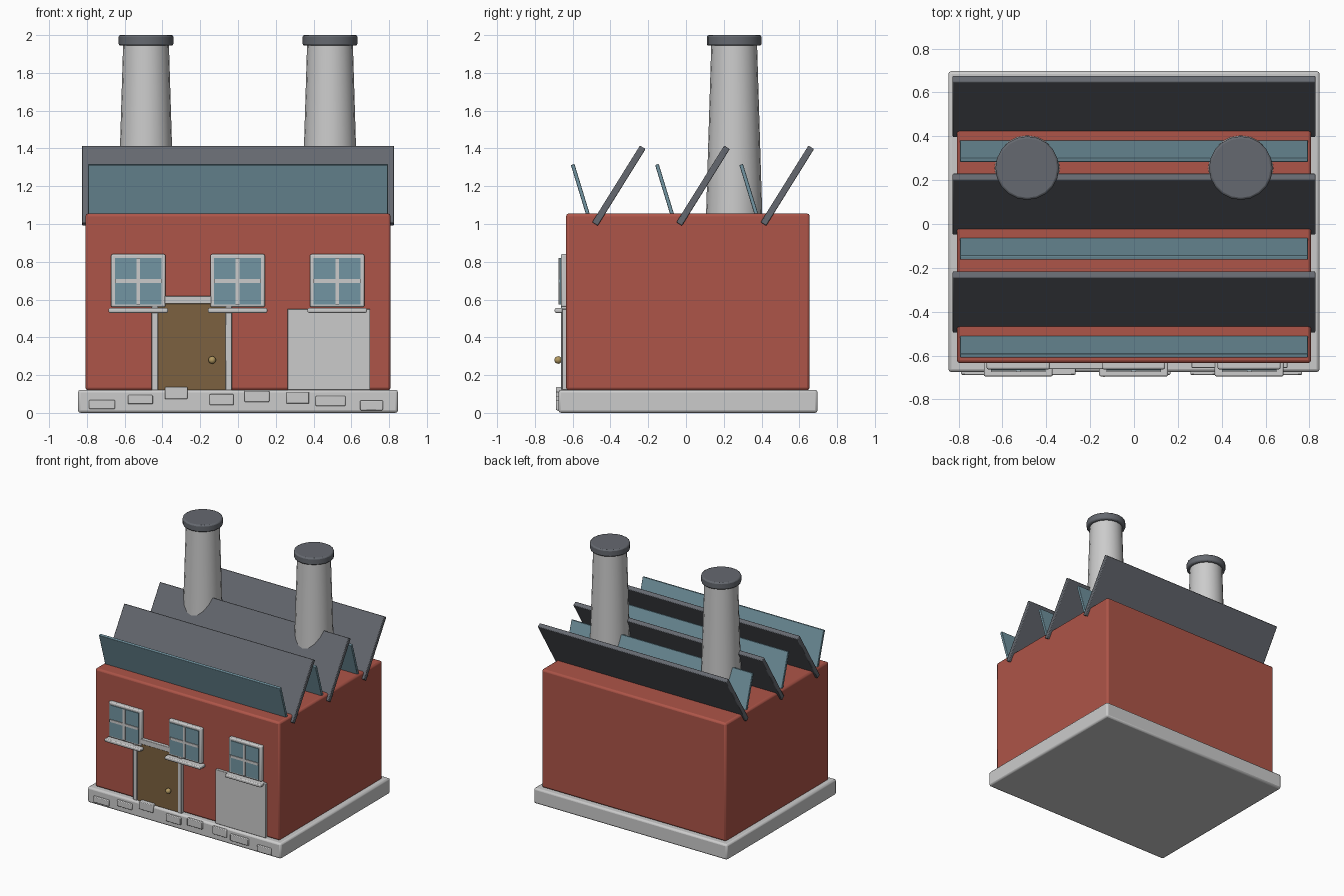
import bpy, math

if "Cube" in bpy.data.objects:
    bpy.data.objects.remove(bpy.data.objects["Cube"])


def material(name, rgb):
    m = bpy.data.materials.new(name)
    m.diffuse_color = (*rgb, 1)
    m.use_nodes = True
    m.node_tree.nodes["Principled BSDF"].inputs["Base Color"].default_value = m.diffuse_color
    return m


BRICK = material("brick_red", (0.42, 0.09, 0.065))
GLASS = material("blue_glass", (0.17, 0.30, 0.36))
WOOD = material("brown_wood", (0.20, 0.12, 0.05))
BRASS = material("brass", (0.45, 0.32, 0.12))
SLATE = material("dark_slate", (0.13, 0.14, 0.16))


def finish(name, mat, bevel, segments=2):
    ob = bpy.context.object
    ob.name = name
    if mat:
        ob.data.materials.append(mat)
    bpy.ops.object.shade_smooth_by_angle(angle=math.radians(35))
    if bevel:
        b = ob.modifiers.new("bevel", 'BEVEL')
        b.width, b.segments = bevel, segments
    return ob


def box(name, x, y, z, mat=None, bevel=0.0):
    """Box from (min, max) ranges on each axis."""
    bpy.ops.mesh.primitive_cube_add(size=1, location=[(a + b) / 2 for a, b in (x, y, z)])
    bpy.context.object.scale = [b - a for a, b in (x, y, z)]
    bpy.ops.object.transform_apply(location=False, rotation=False, scale=True)
    return finish(name, mat, bevel)


def panel(name, half_width, bottom, top, thickness, mat, bevel):
    """Tilted sheet spanning two (y, z) points."""
    (y0, z0), (y1, z1) = bottom, top
    bpy.ops.mesh.primitive_cube_add(size=1, location=(0, (y0 + y1) / 2, (z0 + z1) / 2))
    ob = bpy.context.object
    ob.scale = (2 * half_width, math.hypot(y1 - y0, z1 - z0), thickness)
    ob.rotation_euler.x = math.atan2(z1 - z0, y1 - y0)
    bpy.ops.object.transform_apply(location=False, rotation=True, scale=True)
    return finish(name, mat, bevel)


# Foundation and brick body
box("foundation", (-0.847, 0.847), (-0.675, 0.697), (0, 0.122), bevel=0.014)
box("brick_body", (-0.808, 0.808), (-0.635, 0.655), (0.12, 1.056), BRICK, 0.015)

# Sawtooth roof: slate slabs with a skylight pane in front of each
for i in range(3):
    dy = 0.446 * i
    panel(f"roof_slab_{i}", 0.827, (-0.482 + dy, 1.0), (-0.229 + dy, 1.406),
          0.035, SLATE, 0.005)
    panel(f"skylight_{i}", 0.793, (-0.513 + dy, 1.03), (-0.600 + dy, 1.315),
          0.02, GLASS, 0.003)

# Chimneys
for side, x in (("left", -0.487), ("right", 0.487)):
    bpy.ops.mesh.primitive_cone_add(vertices=20, radius1=0.15, radius2=0.121,
                                    depth=0.95, location=(x, 0.255, 1.485))
    finish(f"chimney_{side}", None, 0)
    bpy.ops.mesh.primitive_cylinder_add(vertices=20, radius=0.145, depth=0.056,
                                        location=(x, 0.255, 1.972))
    finish(f"chimney_cap_{side}", SLATE, 0.01)

# Windows: frame, pane, glazing bars, sill
for i, x in enumerate((-0.528, -0.002, 0.525)):
    box(f"window_frame_{i}", (x - 0.144, x + 0.144), (-0.663, -0.62), (0.56, 0.84), bevel=0.008)
    box(f"window_glass_{i}", (x - 0.124, x + 0.124), (-0.669, -0.63), (0.575, 0.82), GLASS)
    box(f"window_bar_vertical_{i}", (x - 0.01, x + 0.01), (-0.674, -0.64), (0.575, 0.82))
    box(f"window_bar_horizontal_{i}", (x - 0.124, x + 0.124), (-0.674, -0.64), (0.688, 0.708))
    box(f"window_sill_{i}", (x - 0.157, x + 0.157), (-0.695, -0.62), (0.53, 0.555), bevel=0.007)

# Door, surround, knob and loading door
box("door", (-0.426, -0.064), (-0.655, -0.62), (0.12, 0.578), WOOD, 0.004)
for side, x in (("left", -0.440), ("right", -0.050)):
    box(f"door_jamb_{side}", (x - 0.017, x + 0.017), (-0.661, -0.62), (0.12, 0.58), bevel=0.004)
box("door_lintel", (-0.457, -0.033), (-0.661, -0.62), (0.578, 0.618), bevel=0.004)
bpy.ops.mesh.primitive_uv_sphere_add(segments=16, ring_count=8, radius=0.02,
                                     location=(-0.137, -0.677, 0.28))
finish("door_knob", BRASS, 0)
box("loading_door", (0.262, 0.70), (-0.656, -0.62), (0.122, 0.55), bevel=0.003)

# Loose facing stones on the foundation: x, z, width, height
stones = [(-0.72, 0.045, 0.137, 0.048), (-0.517, 0.07, 0.132, 0.048),
          (-0.327, 0.105, 0.12, 0.063), (-0.087, 0.07, 0.127, 0.058),
          (0.10, 0.087, 0.132, 0.058), (0.317, 0.08, 0.12, 0.063),
          (0.49, 0.063, 0.158, 0.053), (0.707, 0.04, 0.12, 0.053)]
for i, (x, z, w, h) in enumerate(stones):
    box(f"facing_stone_{i}", (x - w / 2, x + w / 2), (-0.688, -0.65),
        (z - h / 2, z + h / 2), bevel=0.005)
